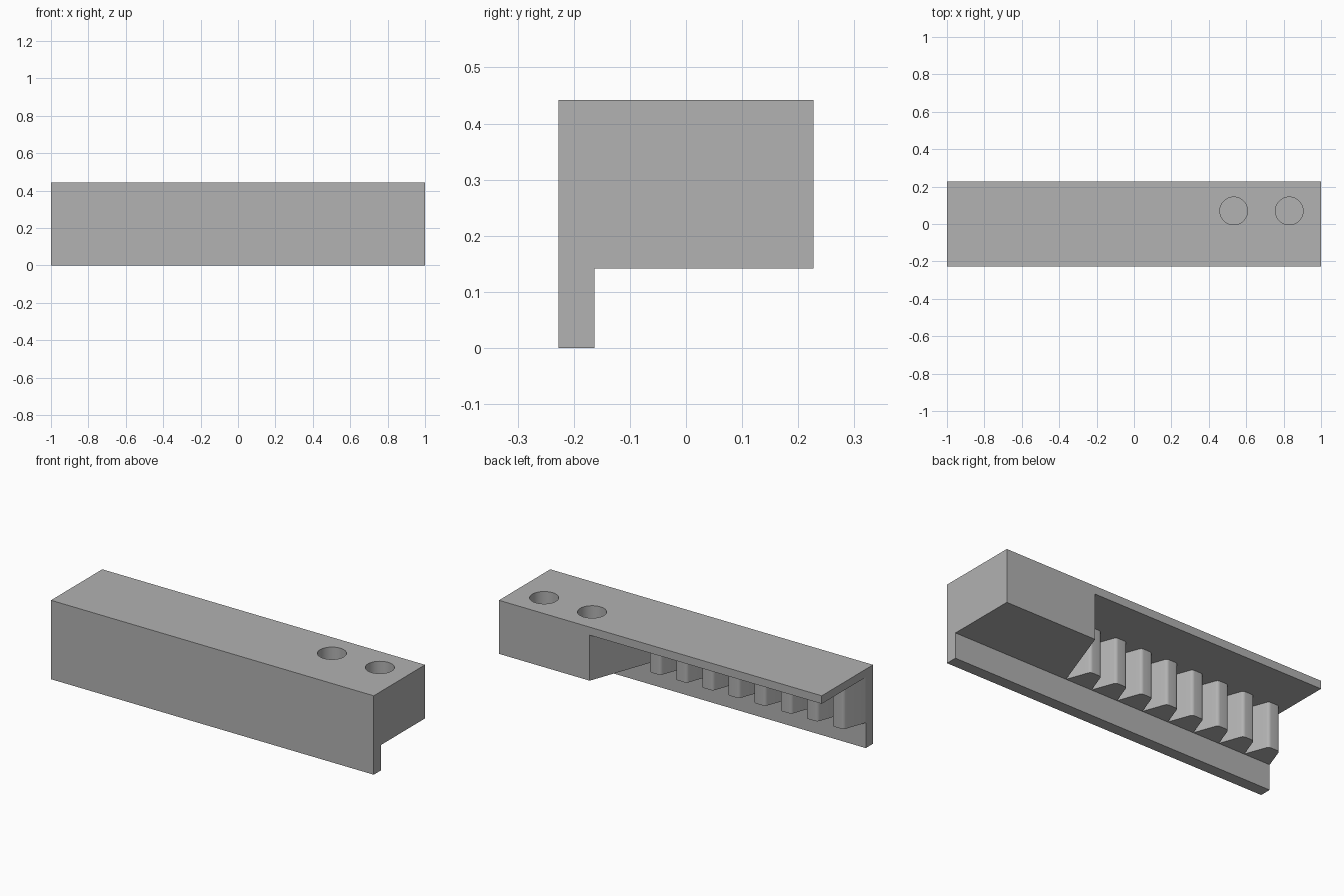
import bpy, bmesh, math
from mathutils import Vector

if "Cube" in bpy.data.objects:
    bpy.data.objects.remove(bpy.data.objects["Cube"])

# Main dimensions
FRONT, BACK, WALL = -0.227, 0.227, -0.163
LEDGE, PLATE, TOP = 0.142, 0.397, 0.442
PITCH, TEETH, HEIGHT, ROUND = 0.162, 8, 0.13, 0.02
SLOPE = math.radians(20)

grey = bpy.data.materials.new("matte_grey")
grey.use_nodes = True
colour = (0.445, 0.445, 0.445, 1)
grey.diffuse_color = colour
grey.node_tree.nodes["Principled BSDF"].inputs["Base Color"].default_value = colour


def prism(name, points, direction):
    """Extrude a closed outline along a direction."""
    bm = bmesh.new()
    face = bm.faces.new([bm.verts.new(p) for p in points])
    moved = bmesh.ops.extrude_face_region(bm, geom=[face])["geom"]
    bmesh.ops.translate(bm, vec=Vector(direction),
                        verts=[v for v in moved if isinstance(v, bmesh.types.BMVert)])
    bmesh.ops.recalc_face_normals(bm, faces=bm.faces)
    mesh = bpy.data.meshes.new(name)
    bm.to_mesh(mesh)
    bm.free()
    obj = bpy.data.objects.new(name, mesh)
    bpy.context.collection.objects.link(obj)
    mesh.materials.append(grey)
    return obj


def cut(target, cutter):
    """Subtract a cutter and discard it."""
    mod = target.modifiers.new("cut", "BOOLEAN")
    mod.operation = "DIFFERENCE"
    mod.solver = "EXACT"
    mod.object = cutter
    bpy.context.view_layer.objects.active = target
    bpy.ops.object.modifier_apply(modifier=mod.name)
    bpy.data.objects.remove(cutter)


# Body: stepped section with a hanging front wall
section = [(FRONT, 0), (WALL, 0), (WALL, LEDGE), (BACK, LEDGE), (BACK, TOP), (FRONT, TOP)]
body = prism("rack_clamp_body", [(-1, y, z) for y, z in section], (2, 0, 0))

# Pocket outline: slanted block end, then rounded rack teeth along the wall
root = WALL + 0.0005
first = -1 + TEETH * PITCH
depth = 0.3 - root
outline = [(first + depth * math.tan(SLOPE), 0.3), (first, root)]
half_tip = PITCH / 2 - HEIGHT * math.tan(SLOPE)
inset = half_tip - ROUND * math.tan((math.pi / 2 - SLOPE) / 2)
for i in range(TEETH):
    middle = first - (i + 0.5) * PITCH
    for side in (1, -1):
        arc = [SLOPE + (math.pi / 2 - SLOPE) * k / 6 for k in range(7)]
        for a in arc if side == 1 else reversed(arc):
            outline.append((middle + side * (inset + ROUND * math.cos(a)),
                            root + HEIGHT - ROUND + ROUND * math.sin(a)))
    outline.append((middle - PITCH / 2, root))
outline += [(-1.1, root), (-1.1, 0.3)]
cut(body, prism("pocket_cutter", [(x, y, 0.1) for x, y in outline], (0, 0, PLATE - 0.1)))

# Two blind round holes in the top
for x in (0.533, 0.83):
    ring = [(x + 0.074 * math.cos(k * math.tau / 48),
             0.07 + 0.074 * math.sin(k * math.tau / 48), TOP - 0.2) for k in range(48)]
    cut(body, prism("hole_cutter", ring, (0, 0, 0.3)))

# Smooth curved walls, keep edges crisp
bpy.ops.object.select_all(action="DESELECT")
body.select_set(True)
bpy.context.view_layer.objects.active = body
bpy.ops.object.shade_smooth_by_angle(angle=math.radians(18))
